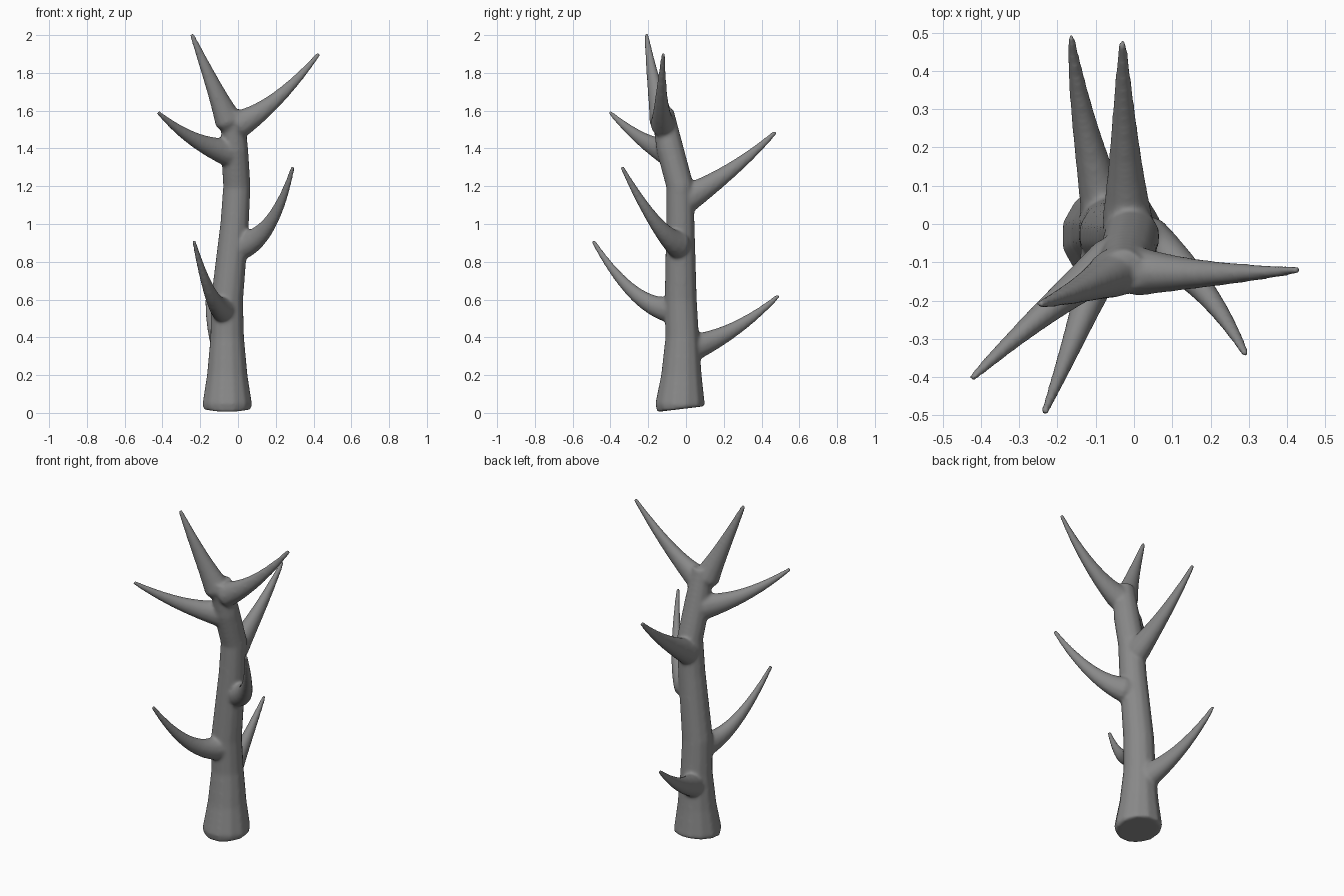
import bpy, bmesh, math
from mathutils import Vector

if "Cube" in bpy.data.objects:
    bpy.data.objects.remove(bpy.data.objects["Cube"])

SIDES = 12


def limb(bm, points, radii, flat=1.0):
    """Closed tube lofted along points; flat narrows it sideways."""
    P = [Vector(p) for p in points]
    rings = []
    side = (P[-1] - P[0]).cross(Vector((0, 0, 1))).normalized()
    for i, c in enumerate(P):
        t = (P[min(i + 1, len(P) - 1)] - P[max(i - 1, 0)]).normalized()
        side = (side - t * side.dot(t)).normalized()
        up = t.cross(side)
        angles = [2 * math.pi * k / SIDES for k in range(SIDES)]
        rings.append([bm.verts.new(c + radii[i] * (flat * math.cos(a) * side + math.sin(a) * up))
                      for a in angles])
    for a, b in zip(rings, rings[1:]):
        for k in range(SIDES):
            n = (k + 1) % SIDES
            bm.faces.new((a[k], a[n], b[n], b[k]))
    bm.faces.new(rings[0][::-1])
    bm.faces.new(rings[-1])


def branch(bm, start, mid, tip, steps=10, root=.06):
    """Branch on a parabola through start, mid and tip, flared at the trunk."""
    s, m, e = Vector(start), Vector(mid), Vector(tip)
    ts = [i / steps for i in range(steps + 1)]
    pts = [s * (1 - t) * (1 - 2 * t) + m * 4 * t * (1 - t) + e * t * (2 * t - 1) for t in ts]
    radii = [.013 + .054 * (1 - t) + .022 * (1 - t) ** 4 for t in ts]
    radii[0] = root
    limb(bm, pts, radii, .87)


bm = bmesh.new()

# Trunk, wide at the cut base and bending forward near the top
trunk = [(-.057, -.028, .02), (-.057, -.031, .045), (-.057, -.024, .2), (-.057, -.02, .4),
         (-.058, -.028, .6), (-.018, -.03, 1), (-.006, -.032, 1.2), (-.018, -.085, 1.4),
         (-.03, -.125, 1.6)]
limb(bm, trunk, [.129, .135, .11, .091, .087, .077, .074, .073, .06])

# Branches from low to high, ending in the top fork
branch(bm, (-.06, -.02, .33), (-.125, .24, .435), (-.165, .492, .622))
branch(bm, (-.06, -.03, .55), (-.14, -.255, .62), (-.234, -.493, .912))
branch(bm, (0, -.02, .885), (.165, -.155, 1), (.292, -.341, 1.305))
branch(bm, (-.015, -.04, 1.11), (-.025, .235, 1.283), (-.03, .477, 1.49))
branch(bm, (-.02, -.07, 1.375), (-.225, -.225, 1.444), (-.425, -.405, 1.593))
branch(bm, (-.03, -.115, 1.5), (-.138, -.17, 1.75), (-.246, -.21, 2.007), root=.05)
branch(bm, (-.035, -.12, 1.51), (.19, -.13, 1.65), (.43, -.12, 1.903), root=.045)

mesh = bpy.data.meshes.new("bare_tree")
bm.to_mesh(mesh)
bm.free()
tree = bpy.data.objects.new("bare_tree", mesh)
bpy.context.collection.objects.link(tree)

# Dark grey bark
bark = bpy.data.materials.new("dark_bark")
bark.diffuse_color = (.25, .25, .25, 1)
bark.use_nodes = True
bark.node_tree.nodes["Principled BSDF"].inputs["Base Color"].default_value = bark.diffuse_color
mesh.materials.append(bark)

# Fuse limbs into one skin and soften the joints
fuse = tree.modifiers.new("fuse", 'REMESH')
fuse.mode = 'VOXEL'
fuse.voxel_size = 0.008
fuse.use_smooth_shade = True
soft = tree.modifiers.new("soften", 'SMOOTH')
soft.factor = 0.5
soft.iterations = 16
